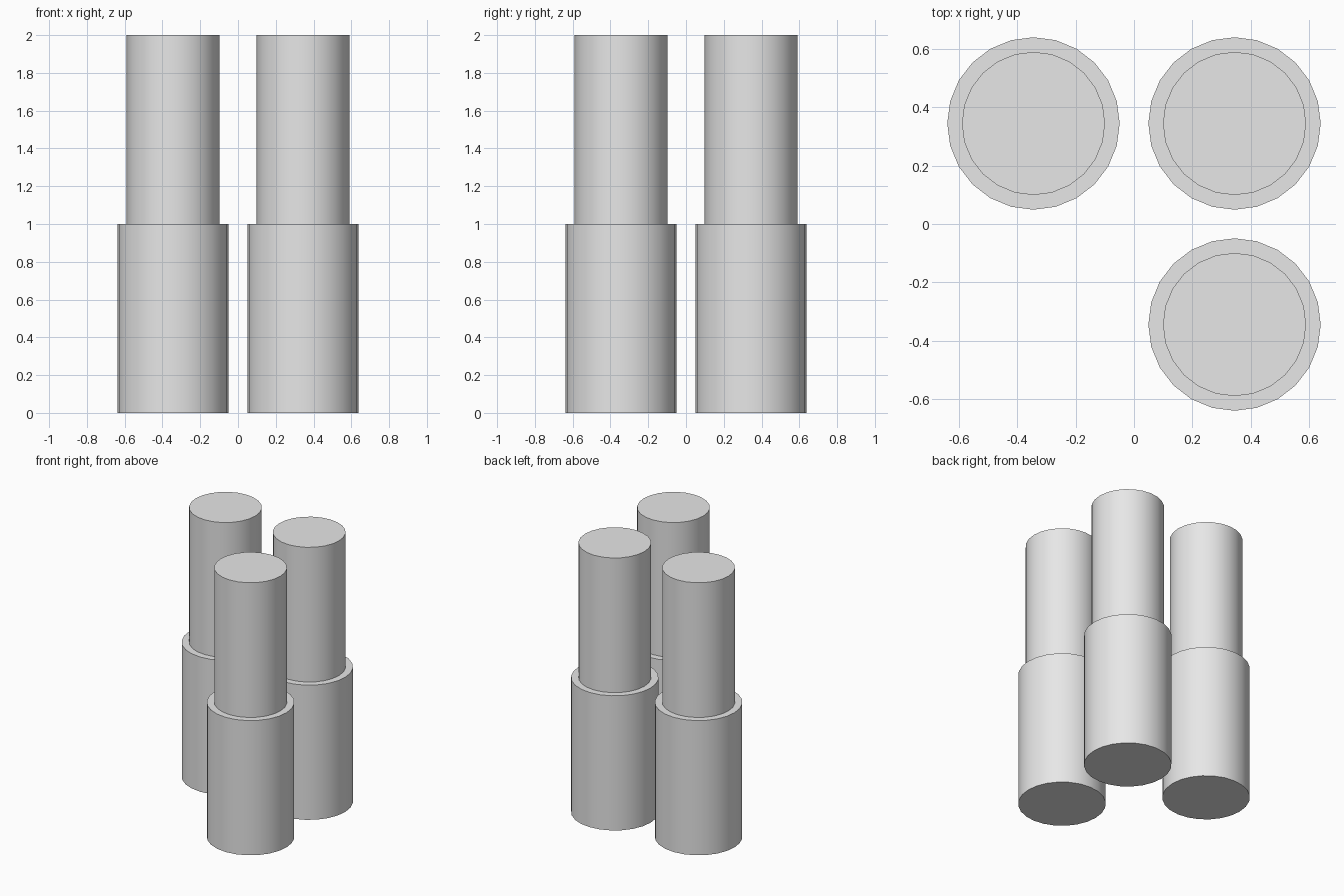
import bpy
import math

if "Cube" in bpy.data.objects:
    bpy.data.objects.remove(bpy.data.objects["Cube"])

SIDES = 24
OFFSET = 0.344

grey = bpy.data.materials.new("light grey")
grey.diffuse_color = (0.8, 0.8, 0.8, 1.0)
grey.use_nodes = True
grey.node_tree.nodes["Principled BSDF"].inputs["Base Color"].default_value = grey.diffuse_color


def cylinder(name, radius, x, y, z0, z1):
    """Upright smooth cylinder with sharp rims, from z0 to z1."""
    bpy.ops.mesh.primitive_cylinder_add(
        vertices=SIDES, radius=radius, depth=z1 - z0,
        location=(x, y, (z0 + z1) / 2))
    obj = bpy.context.object
    obj.name = name
    obj.data.materials.append(grey)
    bpy.ops.object.shade_smooth_by_angle(angle=math.radians(30))
    return obj


# Three stepped columns on the corners of a square, front left corner empty
columns = {"back_left": (-1, 1), "back_right": (1, 1), "front_right": (1, -1)}
for place, (sx, sy) in columns.items():
    x, y = sx * OFFSET, sy * OFFSET
    cylinder(place + "_lower_column", 0.295, x, y, 0.0, 1.0)   # wide base
    cylinder(place + "_upper_column", 0.245, x, y, 1.0, 2.0)   # narrow top
